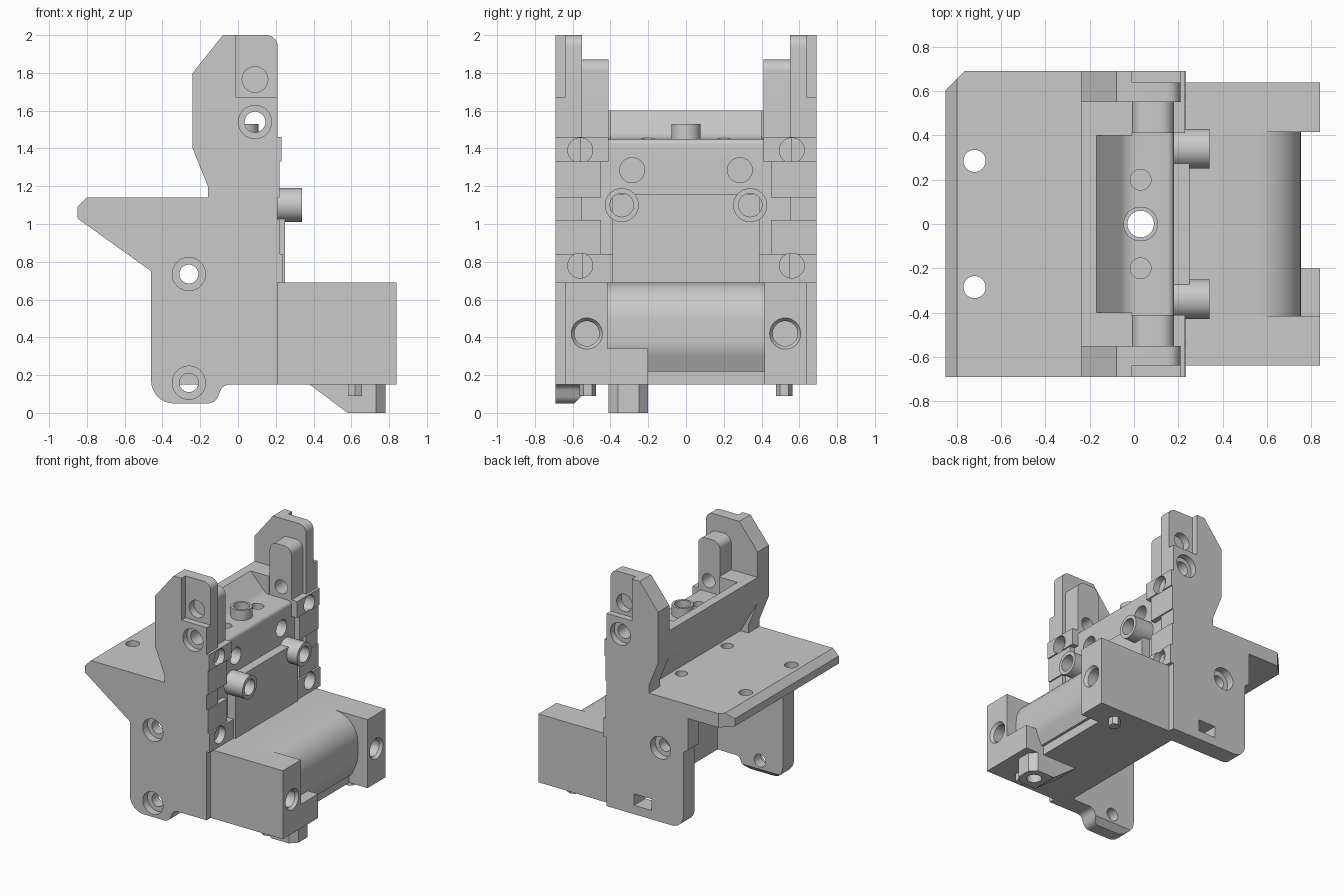
import bpy, bmesh, math
from mathutils import Vector, Matrix

old = bpy.data.objects.get("Cube")
if old:
    bpy.data.objects.remove(old, do_unlink=True)

grey = bpy.data.materials.new("light grey plastic")
grey.use_nodes = True
COLOR = (0.59, 0.59, 0.59, 1)
grey.diffuse_color = COLOR
grey.node_tree.nodes["Principled BSDF"].inputs["Base Color"].default_value = COLOR


def finish(name, bm):
    bmesh.ops.recalc_face_normals(bm, faces=bm.faces)
    mesh = bpy.data.meshes.new(name)
    bm.to_mesh(mesh)
    bm.free()
    mesh.materials.append(grey)
    ob = bpy.data.objects.new(name, mesh)
    bpy.context.collection.objects.link(ob)
    return ob


def fillet(points, steps=8):
    """Points are (x, z) or (x, z, radius); rounded corners become arcs."""
    out = []
    for i, p in enumerate(points):
        c = Vector(p[:2])
        if len(p) == 2:
            out.append(c)
            continue
        a = (Vector(points[i - 1][:2]) - c).normalized()
        b = (Vector(points[(i + 1) % len(points)][:2]) - c).normalized()
        half = a.angle(b) / 2
        centre = c + (a + b).normalized() * p[2] / math.sin(half)
        start = c + a * p[2] / math.tan(half) - centre
        end = c + b * p[2] / math.tan(half) - centre
        turn = math.atan2(start.x * end.y - start.y * end.x, start.dot(end))
        for k in range(steps + 1):
            out.append(centre + Matrix.Rotation(turn * k / steps, 2) @ start)
    return out


def prism(name, points, y0, y1):
    y0, y1 = sorted((y0, y1))
    bm = bmesh.new()
    face = bm.faces.new([bm.verts.new((p.x, y0, p.y)) for p in fillet(points)])
    new = bmesh.ops.extrude_face_region(bm, geom=[face])["geom"]
    bmesh.ops.translate(bm, vec=(0, y1 - y0, 0),
                        verts=[v for v in new if isinstance(v, bmesh.types.BMVert)])
    return finish(name, bm)


def box(name, x0, x1, y0, y1, z0, z1):
    return prism(name, [(x0, z0), (x1, z0), (x1, z1), (x0, z1)], y0, y1)


def rod(name, axis, centre, r, length, sides=32, r2=None):
    """Cylinder or cone centred on a point along the axis x, y or z."""
    bm = bmesh.new()
    turn = {"x": Matrix.Rotation(math.pi / 2, 4, "Y"),
            "y": Matrix.Rotation(math.pi / 2, 4, "X"), "z": Matrix()}[axis]
    bmesh.ops.create_cone(bm, cap_ends=True, segments=sides, radius1=r, radius2=r2 or r,
                          depth=length, matrix=Matrix.Translation(centre) @ turn)
    return finish(name, bm)


def corner_cutter(centre, size, axis="Z"):
    """Long box turned by 45 degrees about an axis, to chamfer a corner."""
    ob = box("c", -size, size, -size, size, -0.2, 0.2)
    if axis == "X":
        ob.data.transform(Matrix.Rotation(math.pi / 2, 4, "Y"))
        ob.data.transform(Matrix.Scale(4, 4, (1, 0, 0)))
    ob.matrix_world = Matrix.Translation(centre) @ Matrix.Rotation(math.pi / 4, 4, axis)
    bpy.context.view_layer.update()
    return ob


def cut(ob, *cutters):
    for c in cutters:
        mod = ob.modifiers.new("cut", "BOOLEAN")
        mod.operation, mod.solver, mod.object = "DIFFERENCE", "EXACT", c
        bpy.context.view_layer.objects.active = ob
        bpy.ops.object.modifier_apply(modifier=mod.name)
        bpy.data.objects.remove(c, do_unlink=True)


# Side plates: the front one has a gusset under the shelf and a longer foot
TOP = [(0.21, 2, 0.06), (-0.08, 2), (-0.24, 1.8), (-0.24, 1.4), (-0.16, 1.2), (-0.16, 1.14)]
LOW = {-1: [(-0.8, 1.14), (-0.85, 1.09), (-0.85, 1.03), (-0.46, 0.75),
            (-0.46, 0.05, 0.12), (-0.12, 0.05, 0.06), (-0.08, 0.15, 0.05)],
       1: [(-0.5, 1.14), (-0.5, 0.78), (-0.46, 0.75), (-0.46, 0.15, 0.1)]}
for s, side in ((-1, "front"), (1, "back")):
    plate = prism(side + "_side_plate", TOP + LOW[s] + [(0.21, 0.15)], s * 0.55, s * 0.69)
    cut(plate,
        box("c", -0.01, 0.3, s * 0.64, s * 0.8, 1.67, 2.1),
        rod("c", "y", (0.09, s * 0.64, 1.765), 0.068, 0.12),
        rod("c", "y", (0.09, s * 0.62, 1.54), 0.055, 0.4),
        rod("c", "y", (0.09, s * 0.69, 1.54), 0.088, 0.1),
        rod("c", "y", (-0.26, s * 0.62, 0.735), 0.05, 0.4),
        rod("c", "y", (-0.26, s * 0.69, 0.735), 0.088, 0.12))
    if s < 0:
        cut(plate, rod("c", "y", (-0.26, -0.62, 0.16), 0.05, 0.4),
            rod("c", "y", (-0.26, -0.69, 0.16), 0.088, 0.12),
            corner_cutter((0, -0.55, 0.05), 0.03, "X"))
    else:
        cut(plate, box("c", -0.18, -0.03, 0.5, 0.8, 0.22, 0.31))

    # Raised clamp pads and ribs along the rail face
    for z0, z1, x1, inner, hole in ((1.33, 1.46, 0.23, 0.41, 1.39),
                                    (0.69, 0.84, 0.235, 0.39, 0.78)):
        pad = box(side + "_clamp_pad", 0.13, x1, s * inner, s * 0.69, z0, z1)
        cut(pad, rod("c", "x", (0.2, s * 0.56, hole), 0.066, 0.14))
        cut(plate, rod("c", "x", (0.2, s * 0.56, hole), 0.066, 0.14))
    for z0, z1 in ((0.84, 1.02), (1.14, 1.33)):
        box(side + "_rail_rib", 0.15, 0.22, s * 0.45, s * 0.69, z0, z1)

    # Inner tab with rounded top, and the shoulder behind it
    tab = prism(side + "_inner_tab", [(-0.01, 1.3), (0.18, 1.3), (0.18, 1.87, 0.06),
                (-0.01, 1.87, 0.06)], s * 0.41, s * 0.56)
    cut(tab, rod("c", "y", (0.09, s * 0.5, 1.54), 0.055, 0.4))
    box(side + "_shoulder", -0.24, -0.01, s * 0.4, s * 0.55, 1.4, 1.6)

    # Screw sleeve on the middle face
    sleeve = rod(side + "_screw_sleeve", "x", (0.24, s * 0.34, 1.1), 0.09, 0.2)
    cut(sleeve, rod("c", "x", (0.34, s * 0.34, 1.1), 0.062, 0.24))

    # Block cheek with countersunk screw hole and foot peg
    cheek = box(side + "_block_cheek", 0.18, 0.84, s * 0.415, s * 0.64, 0.15, 0.69)
    cut(cheek, rod("c", "x", (0.8, s * 0.525, 0.42), 0.066, 0.4),
        rod("c", "x", (0.83, s * 0.525, 0.42), 0.06, 0.04, 32, 0.09))
    rod(side + "_block_peg", "z", (0.62, s * 0.52, 0.145), 0.043, 0.11, 6)

# Centre body: thin front wall, channelled top and leaning back beam
body = prism("centre_body", [
    (0.18, 0.15), (0.18, 1.45, 0.03), (-0.03, 1.45, 0.1), (-0.17, 1.6), (-0.24, 1.6),
    (-0.24, 1.4), (-0.09, 1.14), (-0.09, 1.03), (0.11, 1.03), (0.11, 0.15)], -0.55, 0.55)
cut(body, rod("c", "z", (0.03, 0, 1.2), 0.06, 1))

# Thin overhanging shelf, open underneath
shelf = prism("shelf", [(-0.08, 1.14), (-0.8, 1.14), (-0.85, 1.09), (-0.85, 1.03),
                        (-0.08, 1.03)], -0.56, 0.69)
cut(shelf, corner_cutter((-0.85, 0.69, 1.1), 0.06))
for s in (-1, 1):
    cut(body,
        rod("c", "z", (0.03, s * 0.2, 1.45), 0.047, 0.2),
        rod("c", "x", (0.18, s * 0.285, 1.285), 0.066, 0.2))
    cut(shelf,
        rod("c", "z", (-0.72, s * 0.285, 1.1), 0.05, 0.5),
        rod("c", "z", (-0.16, s * 0.285, 1.1), 0.045, 0.5))

# Collar on top and raised panel on the middle face
collar = rod("top_collar", "z", (0.03, 0, 1.48), 0.078, 0.1)
cut(collar, rod("c", "z", (0.03, 0, 1.48), 0.06, 0.3))
box("middle_panel", 0.15, 0.25, -0.39, 0.39, 0.6, 1.16)

# Rounded middle of the block, its corner step and the angled foot
prism("block_barrel", [(0.18, 0.15), (0.68, 0.15), (0.68, 0.22), (0.7, 0.22),
      (0.755, 0.34, 0.2), (0.755, 0.69, 0.2), (0.18, 0.69)], -0.42, 0.42)
prism("block_step", [(0.4, 0.15), (0.84, 0.15), (0.84, 0.34), (0.4, 0.34)], -0.42, -0.2)
foot = prism("angled_foot", [(0.38, 0.16), (0.38, 0.15), (0.58, 0), (0.78, 0),
             (0.78, 0.16)], -0.41, -0.2)
cut(foot, rod("c", "z", (0.68, -0.305, 0), 0.055, 0.2),
    *[corner_cutter((0.78, y, -0.05), 0.035) for y in (-0.41, -0.2)])

# Smooth round surfaces, keep edges crisp
bpy.ops.object.select_all(action="DESELECT")
for ob in bpy.context.scene.objects:
    if ob.type == "MESH" and grey.name in ob.data.materials:
        ob.select_set(True)
        bpy.context.view_layer.objects.active = ob
bpy.ops.object.shade_smooth_by_angle(angle=math.radians(30))
